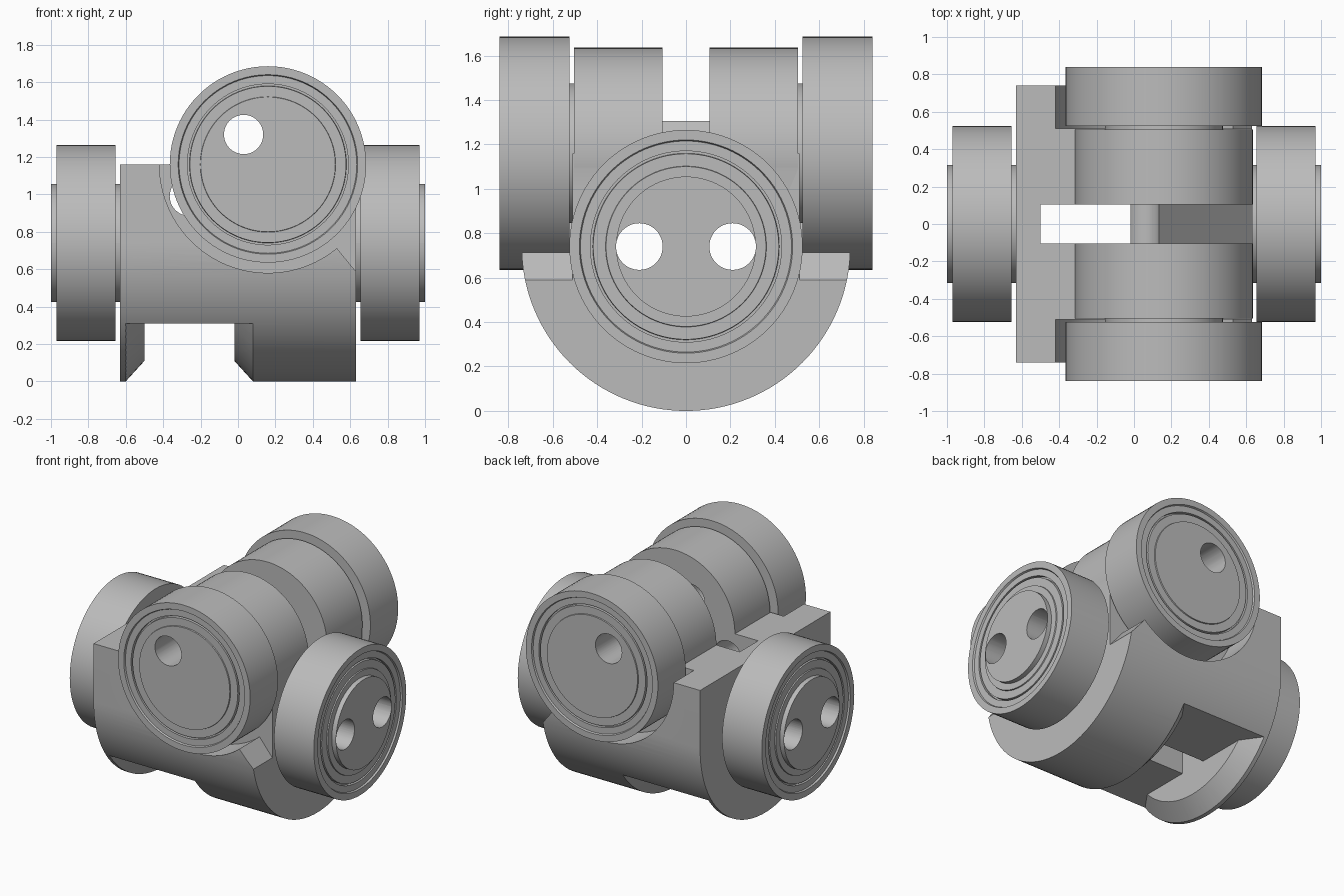
import bpy, bmesh, math
from mathutils import Vector, Matrix

if "Cube" in bpy.data.objects:
    bpy.data.objects.remove(bpy.data.objects["Cube"])

grey = bpy.data.materials.new("plain_grey")
grey.use_nodes = True
COLOUR = (0.5, 0.5, 0.5, 1)
grey.diffuse_color = COLOUR
grey.node_tree.nodes["Principled BSDF"].inputs["Base Color"].default_value = COLOUR

AXLE = Vector((0.16, 0, 1.16))    # cross axle, runs along y
DRUM = Vector((0, 0, 0.74))       # body axis, runs along x
R, PIN = 0.74, 0.105


def finish(bm, name):
    bmesh.ops.recalc_face_normals(bm, faces=bm.faces)
    mesh = bpy.data.meshes.new(name)
    bm.to_mesh(mesh)
    bm.free()
    mesh.materials.append(grey)
    ob = bpy.data.objects.new(name, mesh)
    bpy.context.collection.objects.link(ob)
    return ob


def prism(name, points, depth_axis, a, b):
    """Extrude a 2D outline: yz outline along x, or xz outline along y."""
    bm = bmesh.new()
    if depth_axis == "x":
        verts = [bm.verts.new((a, u, v)) for u, v in points]
        step = Vector((b - a, 0, 0))
    else:
        verts = [bm.verts.new((u, a, v)) for u, v in points]
        step = Vector((0, b - a, 0))
    face = bm.faces.new(verts)
    ext = bmesh.ops.extrude_face_region(bm, geom=[face], use_keep_orig=True)
    moved = [g for g in ext["geom"] if isinstance(g, bmesh.types.BMVert)]
    bmesh.ops.translate(bm, verts=moved, vec=step)
    return finish(bm, name)


def lathe(name, profile, origin, direction, steps=96, top=None):
    """Revolve (distance, radius) pairs about an axis; optionally keep only z < top."""
    bm = bmesh.new()
    rings = []
    for d, r in profile:
        if r == 0:
            rings.append([bm.verts.new((0, 0, d))])
        else:
            rings.append([bm.verts.new((r * math.cos(t), r * math.sin(t), d))
                          for t in (2 * math.pi * i / steps for i in range(steps))])
    for lo, hi in zip(rings, rings[1:]):
        for i in range(steps):
            j = (i + 1) % steps
            quad = [lo[i % len(lo)], lo[j % len(lo)], hi[j % len(hi)], hi[i % len(hi)]]
            bm.faces.new(list(dict.fromkeys(quad)))
    turn = Vector((0, 0, 1)).rotation_difference(Vector(direction)).to_matrix().to_4x4()
    bmesh.ops.transform(bm, matrix=Matrix.Translation(origin) @ turn, verts=bm.verts)
    if top is not None:
        geom = bm.verts[:] + bm.edges[:] + bm.faces[:]
        bmesh.ops.bisect_plane(bm, geom=geom, plane_co=(0, 0, top),
                               plane_no=(0, 0, 1), clear_outer=True)
        bmesh.ops.holes_fill(bm, edges=[e for e in bm.edges if e.is_boundary])
    return finish(bm, name)


def rod(name, centre, direction, a, b, r, steps=96):
    return lathe(name, [(a, 0), (a, r), (b, r), (b, 0)], centre, direction, steps)


def combine(ob, other, operation="DIFFERENCE"):
    bpy.context.view_layer.objects.active = ob
    mod = ob.modifiers.new("cut", "BOOLEAN")
    mod.operation, mod.object, mod.solver = operation, other, "EXACT"
    bpy.ops.object.modifier_apply(modifier=mod.name)
    bpy.data.objects.remove(other)


def smooth(ob):
    bpy.ops.object.select_all(action="DESELECT")
    ob.select_set(True)
    bpy.context.view_layer.objects.active = ob
    bpy.ops.object.shade_smooth_by_angle(angle=math.radians(25))


# Body: U-shaped block along x
arc = [(R * math.cos(t), DRUM.z + R * math.sin(t))
       for t in (math.pi + math.pi * i / 64 for i in range(65))]
body = prism("body", [(-R, AXLE.z)] + arc + [(R, AXLE.z)], "x", -0.63, 0.63)

# Wheel clearance on both sides, with the sloped shoulder
for a, b in ((-0.9, -0.51), (0.51, 0.9)):
    combine(body, rod("clearance", AXLE, (0, 1, 0), a, b, 0.58))
    combine(body, prism("shoulder_cut", [(AXLE.x, AXLE.z), (0.9, 0.26), (0.9, 2), (AXLE.x, 2)],
                        "y", a, b))

# Central hub across the body
combine(body, rod("hub", AXLE, (0, 1, 0), -0.505, 0.505, 0.475), "UNION")

# Lever slot with a rounded lip and sloping floor
slope = math.atan2(0.635, 0.77)
lip = [(0.065 + 0.085 * math.cos(t), 1.255 + 0.085 * math.sin(t))
       for t in (math.pi + (slope - math.pi) * i / 10 for i in range(11))]
slot = [(-0.5, 0.25), (-0.02, 0.25)] + lip + [(0.9, 0.375), (0.9, 2), (-0.5, 2)]
combine(body, prism("slot", slot, "y", -0.105, 0.105))

# Underside notch with bevelled ends
combine(body, lathe("notch", [(-0.5, 0), (-0.5, 0.63), (-0.61, 0.751), (0.09, 0.751),
                              (-0.02, 0.63), (-0.02, 0)], DRUM, (1, 0, 0), top=0.31))

# Pin holes: two lengthwise, one through the axle, one for the lever
long_holes = [((0, y, DRUM.z), (1, 0, 0)) for y in (-0.21, 0.21)]
axle_hole = [((0.03, 0, 1.32), (0, 1, 0))]
lever_hole = [((-0.26, 0, 0.99), (0, 1, 0))]


def drill(ob, holes):
    for centre, direction in holes:
        combine(ob, rod("drill", centre, direction, -1.2, 1.2, PIN, 48))


drill(body, long_holes + axle_hole + lever_hole)
smooth(body)


# Wheels: neck, rim and stepped outer face
def wheel(name, origin, direction, inner, neck, outer, boss, holes):
    profile = [(neck, 0), (neck, 0.315), (inner, 0.315), (inner, 0.525), (outer, 0.525),
               (outer, 0.48), (outer - 0.012, 0.475), (outer - 0.012, 0.43),
               (outer - 0.035, 0.43), (outer - 0.035, 0.42), (outer - 0.012, 0.418),
               (outer - 0.012, 0.362), (outer - 0.004, 0.36)]
    if boss:
        profile += [(outer - 0.004, 0.315), (outer + boss, 0.315)]
    profile.append((profile[-1][0], 0))
    ob = lathe(name, profile, origin, direction)
    drill(ob, holes)
    smooth(ob)


for side, s in (("left", 1), ("right", -1)):
    wheel(side + "_wheel", DRUM, (s, 0, 0), 0.655, 0.63, 0.97, 0.03, long_holes)
for side, s in (("back", 1), ("front", -1)):
    wheel(side + "_wheel", AXLE, (0, s, 0), 0.525, 0.505, 0.84, 0, axle_hole)
